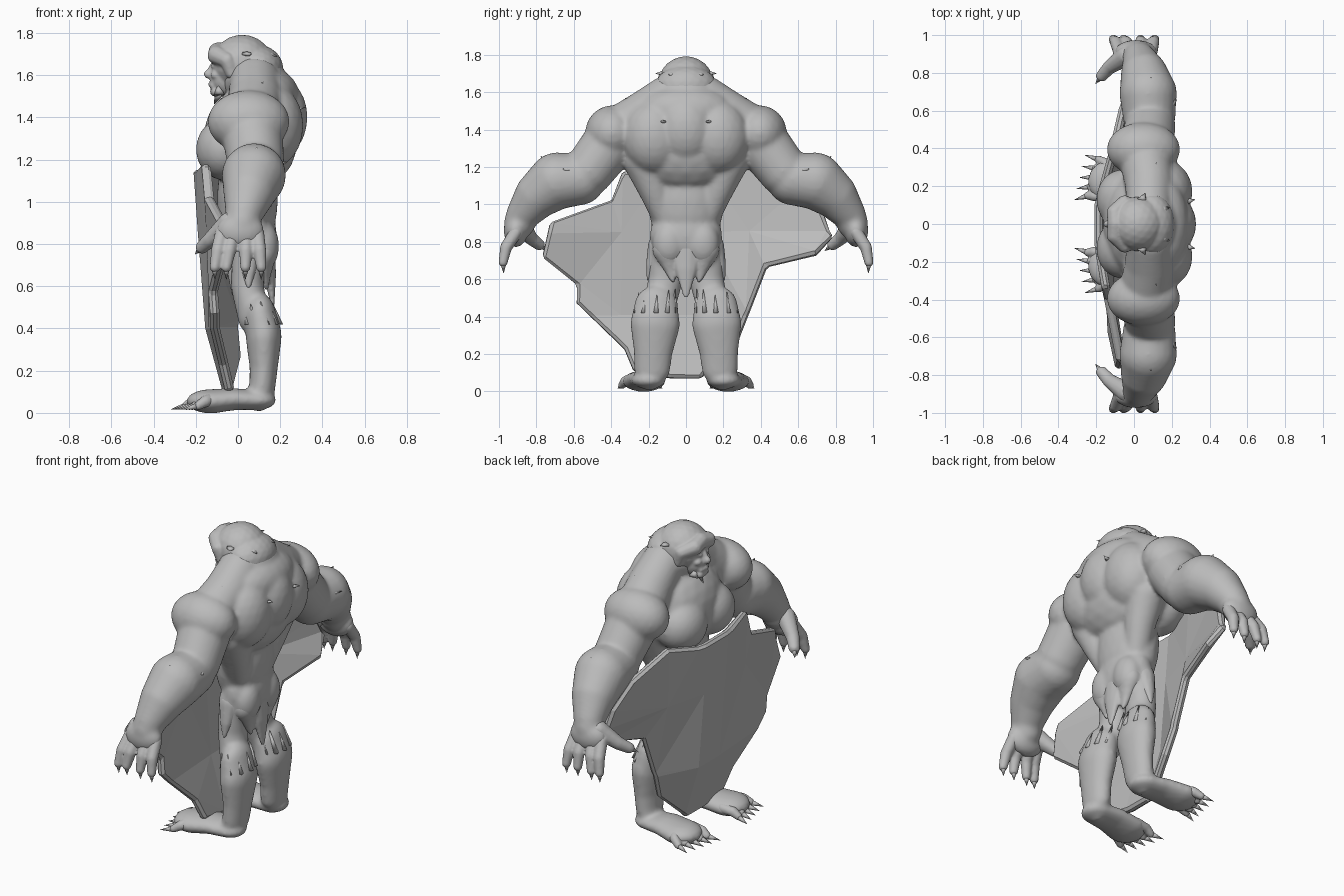
import bpy, bmesh, math, random
from mathutils import Vector, Matrix

random.seed(4)
grey = bpy.data.materials.new("stone_grey")
grey.diffuse_color = (0.5, 0.5, 0.5, 1)


def ball(bm, c, r, sub=3):
    """Ellipsoid with centre c and radii r."""
    m = Matrix.Translation(c) @ Matrix.Diagonal((*r, 1))
    bmesh.ops.create_icosphere(bm, subdivisions=sub, radius=1, matrix=m)


def limb(bm, pts, squash=(1, 1, 1)):
    """Tapered limb through (x, y, z, radius) points."""
    for a, b in zip(pts, pts[1:]):
        a, b = Vector(a), Vector(b)
        n = max(2, int((b - a).length / (0.2 * min(a.w, b.w))))
        for i in range(n + 1):
            p = a.lerp(b, i / n)
            ball(bm, p.xyz, [p.w * s for s in squash], 3 if p.w > 0.07 else 2)


def flip(p, s):
    return (p[0], p[1] * s, *p[2:])


def finish(name, bm, smooth=True):
    me = bpy.data.meshes.new(name)
    bm.to_mesh(me)
    bm.free()
    ob = bpy.data.objects.new(name, me)
    bpy.context.collection.objects.link(ob)
    me.materials.append(grey)
    bpy.context.view_layer.objects.active = ob
    for p in me.polygons:
        p.use_smooth = smooth
    return ob


def fuse(name, bm, voxel, rounds):
    """Melt overlapping volumes into one skin."""
    ob = finish(name, bm)
    m = ob.modifiers.new("fuse", 'REMESH')
    m.mode, m.voxel_size, m.use_smooth_shade = 'VOXEL', voxel, True
    s = ob.modifiers.new("soften", 'SMOOTH')
    s.factor, s.iterations = 0.5, rounds
    for mod in ("fuse", "soften"):
        bpy.ops.object.modifier_apply(modifier=mod)


def spike(bm, base, tip, r, flat=1.0):
    """Pointed tuft or claw from base to tip."""
    base, tip = Vector(base), Vector(tip)
    d = tip - base
    m = Matrix.Translation((base + tip) / 2) @ d.to_track_quat('Z', 'Y').to_matrix().to_4x4()
    bmesh.ops.create_cone(bm, cap_ends=True, segments=7, radius1=r, radius2=0,
                          depth=d.length, matrix=m @ Matrix.Diagonal((1, flat, 1, 1)))


# Torso, arms and legs
bm = bmesh.new()
ball(bm, (0.06, 0, 1.30), (0.225, 0.31, 0.25))       # ribcage
ball(bm, (0.14, 0, 1.50), (0.15, 0.26, 0.14))        # hump
ball(bm, (0.075, 0, 1.58), (0.155, 0.19, 0.13))      # mane
ball(bm, (0.045, 0, 1.02), (0.145, 0.205, 0.30))     # belly
ball(bm, (0.07, 0, 0.83), (0.115, 0.195, 0.18))      # hips
ball(bm, (0.175, 0, 1.40), (0.155, 0.17, 0.20))      # spine
for s in (-1, 1):
    ball(bm, (-0.06, 0.13 * s, 1.25), (0.14, 0.16, 0.15))    # chest muscle
    ball(bm, (0.16, 0.17 * s, 1.36), (0.15, 0.17, 0.20))     # back muscle
    limb(bm, [flip(p, s) for p in [(0.11, 0.23, 1.24, 0.11), (0.10, 0.17, 1.08, 0.085),
                                   (0.08, 0.12, 0.95, 0.07)]])
    limb(bm, [flip(p, s) for p in [(0.08, 0.10, 1.57, 0.12), (0.08, 0.22, 1.48, 0.13),
                                   (0.06, 0.35, 1.39, 0.14)]])
    ball(bm, (0.05, 0.395 * s, 1.38), (0.195, 0.145, 0.15))  # shoulder
    ball(bm, (0.12, 0.09 * s, 0.79), (0.075, 0.09, 0.12))    # buttock
    limb(bm, [flip(p, s) for p in [(0.07, 0.42, 1.31, 0.145), (0.085, 0.52, 1.18, 0.135)]])
    limb(bm, [flip(p, s) for p in [(0.08, 0.57, 1.135, 0.14), (0.075, 0.69, 1.125, 0.153),
                                   (0.055, 0.79, 1.05, 0.125), (0.03, 0.87, 0.95, 0.09),
                                   (0.02, 0.89, 0.90, 0.084)]])
    ball(bm, (0.01, 0.91 * s, 0.86), (0.115, 0.065, 0.09))   # palm
    limb(bm, [flip(p, s) for p in [(0.05, 0.105, 0.78, 0.10), (0.045, 0.11, 0.60, 0.098),
                                   (0.07, 0.14, 0.46, 0.09)]], (0.8, 0.95, 1))
    limb(bm, [flip(p, s) for p in [(0.105, 0.16, 0.45, 0.118), (0.122, 0.165, 0.36, 0.133),
                                   (0.122, 0.175, 0.22, 0.105), (0.115, 0.18, 0.13, 0.098),
                                   (0.10, 0.195, 0.085, 0.08)]], (0.64, 1, 1))
    limb(bm, [flip(p, s) for p in [(0.09, 0.20, 0.06, 0.092), (-0.03, 0.21, 0.065, 0.105),
                                   (-0.13, 0.225, 0.055, 0.115)]], (1, 1, 0.5))
fuse("body", bm, 0.0115, 9)

# Fingers, thumbs and toes
bm, claws = bmesh.new(), bmesh.new()
for s in (-1, 1):
    for x0, x1 in ((-0.075, -0.11), (-0.02, -0.055), (0.04, 0.035), (0.09, 0.11)):
        limb(bm, [flip(p, s) for p in [(x0, 0.91, 0.85, 0.036), (x0 * 0.4 + x1 * 0.6, 0.962, 0.77, 0.033),
                                       (x1, 0.978, 0.69, 0.025)]])
        spike(claws, (x1, 0.978 * s, 0.695), (x1, 0.975 * s, 0.63), 0.021)
    limb(bm, [flip(p, s) for p in [(-0.04, 0.89, 0.90, 0.055), (-0.13, 0.83, 0.82, 0.038),
                                   (-0.17, 0.785, 0.785, 0.032)]])
    spike(claws, (-0.17, 0.785 * s, 0.785), (-0.205, 0.74 * s, 0.75), 0.023)
    for i in range(5):
        y0, y1 = 0.145 + i * 0.04, 0.15 + i * 0.048
        xe = -0.245 + i * 0.014
        limb(bm, [flip(p, s) for p in [(-0.14, y0, 0.06, 0.032), (xe + 0.035, (y0 + y1) / 2, 0.055, 0.028),
                                       (xe, y1, 0.034, 0.022)]])
        spike(claws, (xe, y1 * s, 0.033), (xe - 0.075, (y1 + 0.012 * (i - 2)) * s, 0.016), 0.018)
fuse("fingers_and_toes", bm, 0.008, 2)
finish("claws", claws)

# Head with heavy brow, cheeks, nose and chin
bm = bmesh.new()
ball(bm, (0.02, 0, 1.655), (0.145, 0.145, 0.137))    # skull
ball(bm, (0.09, 0, 1.63), (0.125, 0.165, 0.115))     # back hair
ball(bm, (-0.05, 0, 1.59), (0.085, 0.08, 0.095))     # face
ball(bm, (-0.14, 0, 1.605), (0.022, 0.02, 0.022))    # nose
limb(bm, [(-0.115, 0, 1.65, 0.016), (-0.135, 0, 1.61, 0.018)])
limb(bm, [(-0.118, -0.03, 1.55, 0.013), (-0.128, 0, 1.556, 0.014), (-0.118, 0.03, 1.55, 0.013)])
limb(bm, [(-0.105, -0.025, 1.522, 0.024), (-0.11, 0.025, 1.522, 0.024)])
for s in (-1, 1):
    limb(bm, [flip(p, s) for p in [(-0.095, 0, 1.71, 0.047), (-0.10, 0.06, 1.695, 0.046),
                                   (-0.05, 0.115, 1.67, 0.038), (-0.03, 0.115, 1.61, 0.03)]])
    ball(bm, (-0.10, 0.04 * s, 1.60), (0.03, 0.028, 0.022))  # cheek
    ball(bm, (-0.116, 0.032 * s, 1.642), (0.014, 0.016, 0.009))  # eye
fuse("head", bm, 0.007, 3)

# Loin fur hanging front and back, melted into ragged points
bm = bmesh.new()
limb(bm, [(0.135, 0, 0.78, 0.06), (0.15, 0, 0.66, 0.045), (0.165, 0, 0.51, 0.012)], (0.7, 1.4, 1))
for s in (-1, 1):
    limb(bm, [flip(p, s) for p in [(0.12, 0.10, 0.76, 0.08), (0.125, 0.08, 0.66, 0.04),
                                   (0.135, 0.07, 0.59, 0.012)]], (0.8, 1, 1))
    limb(bm, [flip(p, s) for p in [(0.05, 0.14, 0.78, 0.065), (0.05, 0.175, 0.68, 0.04),
                                   (0.05, 0.20, 0.60, 0.012)]])
    limb(bm, [flip(p, s) for p in [(0.0, 0.07, 0.78, 0.06), (-0.01, 0.08, 0.66, 0.04),
                                   (-0.02, 0.08, 0.56, 0.012)]])
fuse("loin_fur", bm, 0.009, 3)

# Fur tufts on beard, mane, shoulders, elbows and knees
bm = bmesh.new()
for y in (-0.045, 0, 0.045):
    spike(bm, (-0.08, y, 1.53), (-0.115, y * 1.1, 1.46 + abs(y)), 0.03)
for s in (-1, 1):
    for a, b, r in (((0.04, 0.12, 1.70), (0.06, 0.165, 1.70), 0.03),
                    ((0.14, 0.07, 1.70), (0.19, 0.09, 1.69), 0.03),
                    ((0.28, 0.12, 1.44), (0.325, 0.13, 1.45), 0.02),
                    ((0.10, 0.27, 1.54), (0.12, 0.33, 1.57), 0.025),
                    ((0.18, 0.62, 1.18), (0.23, 0.66, 1.19), 0.03),
                    ((0.08, 0.73, 1.22), (0.09, 0.78, 1.26), 0.035),
                    ((0.08, 0.56, 1.22), (0.09, 0.53, 1.28), 0.04)):
        spike(bm, flip(a, s), flip(b, s), r, 0.5)
    for i in range(9):                                # jagged knee cuff
        a = i * math.tau / 9
        c, d = math.cos(a), math.sin(a)
        h = random.uniform(0.51, 0.56)
        spike(bm, (0.105 + 0.06 * c, (0.16 + 0.085 * d) * s, 0.42),
              (0.095 + 0.07 * c, (0.155 + 0.10 * d) * s, h), 0.05, 0.4)
finish("fur_tufts", bm)

# Broken shield: flat outline cut into strips, then bowed back at its sides
outline = [(-0.34, 1.18), (-0.40, 1.02), (-0.73, 0.90), (-0.77, 0.72), (-0.585, 0.57), (-0.585, 0.47),
           (-0.33, 0.22), (-0.28, 0.10), (-0.08, 0.065), (0.08, 0.065), (0.28, 0.25), (0.44, 0.66),
           (0.70, 0.72), (0.78, 0.82), (0.74, 0.95), (0.62, 1.09), (0.36, 1.20), (0.15, 1.15), (-0.15, 1.15)]
spine = [(0.0, -0.05), (0.15, -0.08), (0.4, -0.155), (0.85, -0.19), (1.1, -0.215), (1.3, -0.20)]


def bow(y, z):
    for (z0, x0), (z1, x1) in zip(spine, spine[1:]):
        if z <= z1:
            x = x0 + (x1 - x0) * (z - z0) / (z1 - z0)
            break
    side, low = (0.16, -0.4) if y < 0 else (0.26, 1.0)
    return x + max(0, abs(y) - 0.10) * (side + low * min(0.25, max(0, 1 - z / 0.8)))


bm = bmesh.new()
bm.faces.new([bm.verts.new((0, y, z)) for y, z in outline])
cuts = [((0, y, 0), (0, 1, 0)) for y in (-0.35, -0.1, 0.1, 0.35)] + \
       [((0, 0, z), (0, 0, 1)) for z in (0.4, 0.85)]
for co, no in cuts:
    bmesh.ops.bisect_plane(bm, geom=bm.verts[:] + bm.edges[:] + bm.faces[:], plane_co=co, plane_no=no)
for v in bm.verts:
    v.co.x = bow(v.co.y, v.co.z)
bmesh.ops.triangulate(bm, faces=bm.faces[:])
bmesh.ops.recalc_face_normals(bm, faces=bm.faces[:])
if sum(f.normal.x for f in bm.faces) > 0:
    bmesh.ops.reverse_faces(bm, faces=bm.faces[:])
shield = finish("shield", bm, False)
m = shield.modifiers.new("thickness", 'SOLIDIFY')
m.thickness, m.offset = 0.045, -1
b = shield.modifiers.new("worn_edge", 'BEVEL')
b.width, b.segments, b.limit_method, b.angle_limit = 0.014, 1, 'ANGLE', math.radians(50)
for mod in ("thickness", "worn_edge"):
    bpy.ops.object.modifier_apply(modifier=mod)
